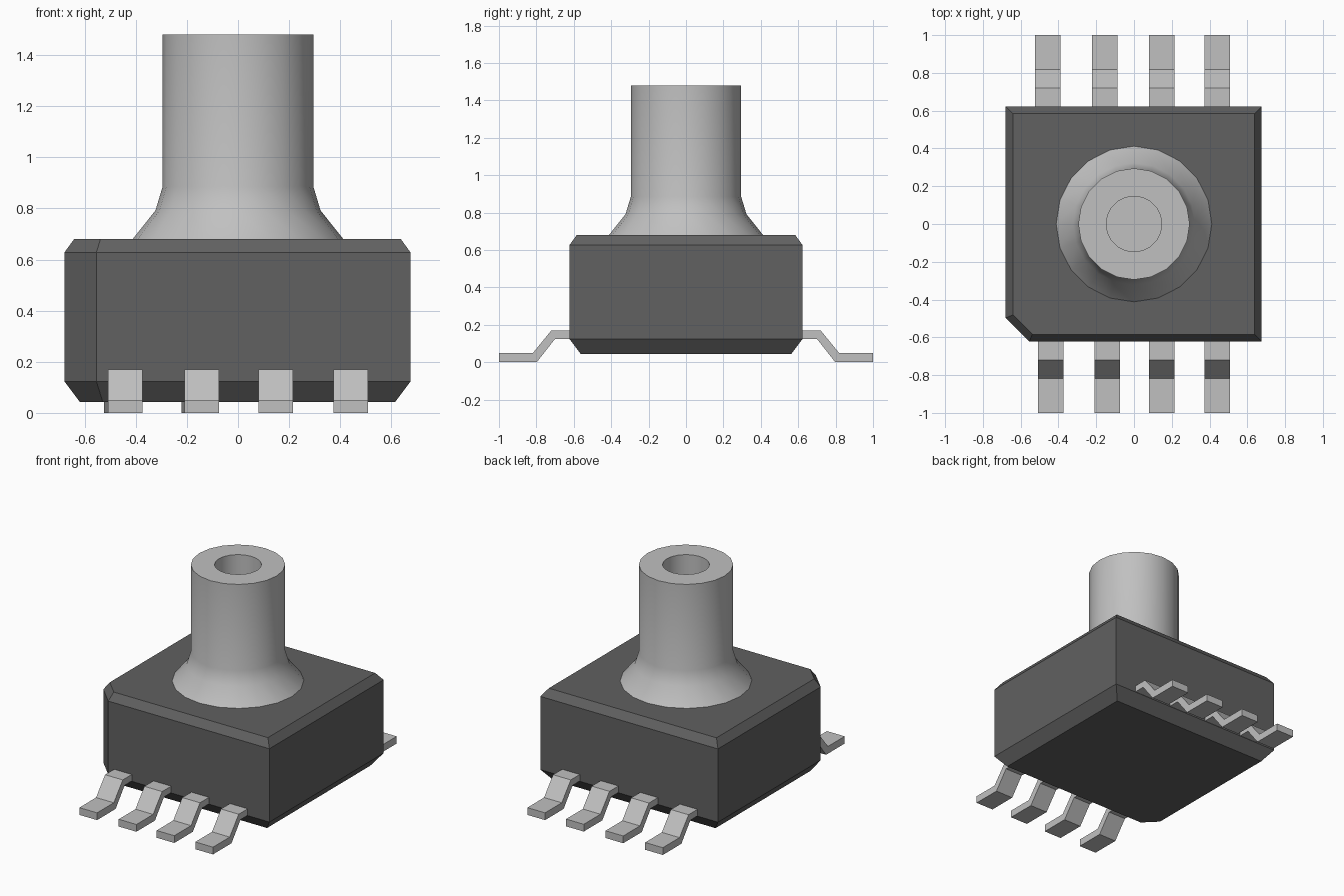
import bpy, bmesh, math

if "Cube" in bpy.data.objects:
    bpy.data.objects.remove(bpy.data.objects["Cube"], do_unlink=True)


def material(name, v):
    m = bpy.data.materials.new(name)
    m.use_nodes = True
    m.diffuse_color = (v, v, v, 1)
    m.node_tree.nodes["Principled BSDF"].inputs["Base Color"].default_value = (v, v, v, 1)
    return m


DARK = material("dark grey plastic", 0.119)
LIGHT = material("light grey metal", 0.53)


def add_object(name, bm, mat):
    bmesh.ops.recalc_face_normals(bm, faces=bm.faces[:])
    mesh = bpy.data.meshes.new(name)
    bm.to_mesh(mesh)
    bm.free()
    mesh.materials.append(mat)
    ob = bpy.data.objects.new(name, mesh)
    bpy.context.collection.objects.link(ob)
    return ob


def loft(bm, rings):
    """Closed solid through a list of equal-length rings of points."""
    loops = [[bm.verts.new(p) for p in ring] for ring in rings]
    n = len(loops[0])
    for a, b in zip(loops, loops[1:]):
        for i in range(n):
            j = (i + 1) % n
            bm.faces.new((a[i], a[j], b[j], b[i]))
    bm.faces.new(loops[0][::-1])
    bm.faces.new(loops[-1])


# Body: block with bevelled rims and one cut corner marking the first pin
X, Y, CUT = 0.677, 0.622, 0.125
CX = -0.002


def outline(inset, z):
    x, y = X - inset, Y - inset
    k = CUT - inset * (2 - math.sqrt(2))
    return [(CX + px, py, z) for px, py in
            ((-x + k, -y), (x, -y), (x, y), (-x, y), (-x, -y + k))]


bm = bmesh.new()
loft(bm, [outline(0.06, 0.043), outline(0, 0.123), outline(0, 0.628), outline(0.038, 0.68)])
add_object("body", bm, DARK)

# Pressure port: lathed tube with flared foot and blind bore
SIDES = 20
PROFILE = [(0.147, 0.69), (0.147, 1.48), (0.295, 1.48), (0.295, 0.885),
           (0.323, 0.792), (0.412, 0.68)]
bm = bmesh.new()
loft(bm, [[(r * math.cos(2 * math.pi * i / SIDES), r * math.sin(2 * math.pi * i / SIDES), z)
           for i in range(SIDES)] for r, z in PROFILE])
port = add_object("port_tube", bm, LIGHT)
bpy.ops.object.select_all(action='DESELECT')
port.select_set(True)
bpy.context.view_layer.objects.active = port
bpy.ops.object.shade_smooth_by_angle(angle=math.radians(32))

# Gull-wing leads: bent strip profile (outward distance, z) extruded across x
STRIP = [(0.60, 0.17), (0.72, 0.17), (0.818, 0.05), (1.0, 0.05),
         (1.0, 0.0), (0.798, 0.0), (0.70, 0.125), (0.60, 0.125)]
WIDTH = 0.135
ROWS = {"front": (-1, (-0.442, -0.142, 0.147, 0.442)),
        "back": (1, (-0.456, -0.154, 0.147, 0.442))}
for side, (sign, centres) in ROWS.items():
    for n, c in enumerate(centres, 1):
        bm = bmesh.new()
        loft(bm, [[(c + dx, sign * y, z) for y, z in STRIP] for dx in (-WIDTH / 2, WIDTH / 2)])
        add_object(f"{side}_lead_{n}", bm, LIGHT)
